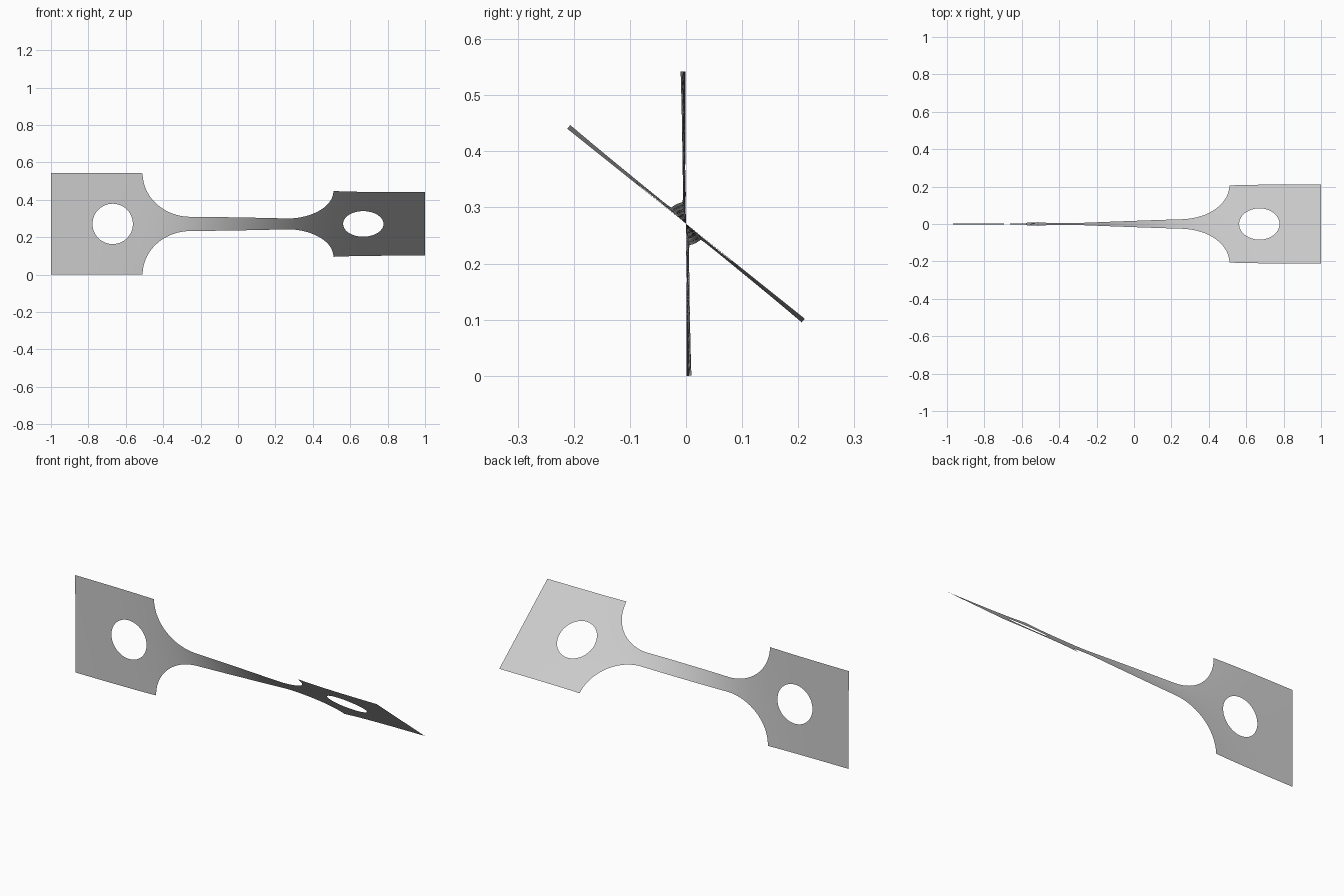
import bpy, bmesh, math

cube = bpy.data.objects.get("Cube")
if cube:
    bpy.data.objects.remove(cube, do_unlink=True)

TAB, NECK = 0.271, 0.0386            # half widths of tab and neck
NECK_END, TAB_START = 0.255, 0.51    # fillet runs between these x values
HOLE_X, HOLE_R = 0.67, 0.108


def half_width(x):
    """Outer edge: neck, quarter-round fillet, square tab."""
    x = abs(x)
    if x <= NECK_END:
        return NECK
    if x >= TAB_START:
        return TAB
    t = (x - NECK_END) / (TAB_START - NECK_END)
    return TAB - (TAB - NECK) * math.sqrt(max(0, 1 - t * t))


def hole_edge(x):
    d = abs(x) - HOLE_X
    return math.sqrt(max(0, HOLE_R ** 2 - d * d)) if abs(d) < HOLE_R - 1e-6 else 0


def twist(x):
    """Even twist along the neck that dies away in the tabs."""
    a = abs(x)
    turn = 60 * min(a, 0.28)
    if a > 0.28:
        turn += 8.8 * (1 - math.exp(-6.8 * (a - 0.28)))
    return math.radians(25.8 + math.copysign(turn, x))


# Stations along one half, closer together around the curves
N = 24
half = [NECK_END * i / N for i in range(N)]
half += [NECK_END + (TAB_START - NECK_END) * math.sin(math.pi / 2 * i / N) for i in range(N + 1)]
half += [HOLE_X - HOLE_R * math.cos(math.pi * i / N) for i in range(N + 1)]
half += [HOLE_X + HOLE_R + (1 - HOLE_X - HOLE_R) * i / 6 for i in range(1, 7)]
stations = [-x for x in reversed(half[1:])] + half

# Twisted strip: an upper and a lower band that part around the holes
bm = bmesh.new()
ROWS = 4
for side in (1, -1):
    columns = []
    for x in stations:
        a, inner, outer = twist(x), hole_edge(x), half_width(x)
        column = []
        for r in range(ROWS + 1):
            v = side * (inner + (outer - inner) * r / ROWS)
            column.append(bm.verts.new((x, -v * math.sin(a), TAB + v * math.cos(a))))
        columns.append(column)
    for c, d in zip(columns, columns[1:]):
        for r in range(ROWS):
            quad = [c[r], d[r], d[r + 1], c[r + 1]]
            bm.faces.new(quad if side == 1 else quad[::-1])
bmesh.ops.remove_doubles(bm, verts=bm.verts, dist=1e-5)

mesh = bpy.data.meshes.new("twisted_strip")
bm.to_mesh(mesh)
bm.free()
mesh.shade_smooth()
strip = bpy.data.objects.new("twisted_strip", mesh)
bpy.context.collection.objects.link(strip)

# Plain grey metal
grey = bpy.data.materials.new("light_grey")
grey.use_nodes = True
colour = (0.6, 0.6, 0.6, 1)
grey.diffuse_color = colour
grey.node_tree.nodes["Principled BSDF"].inputs["Base Color"].default_value = colour
mesh.materials.append(grey)
